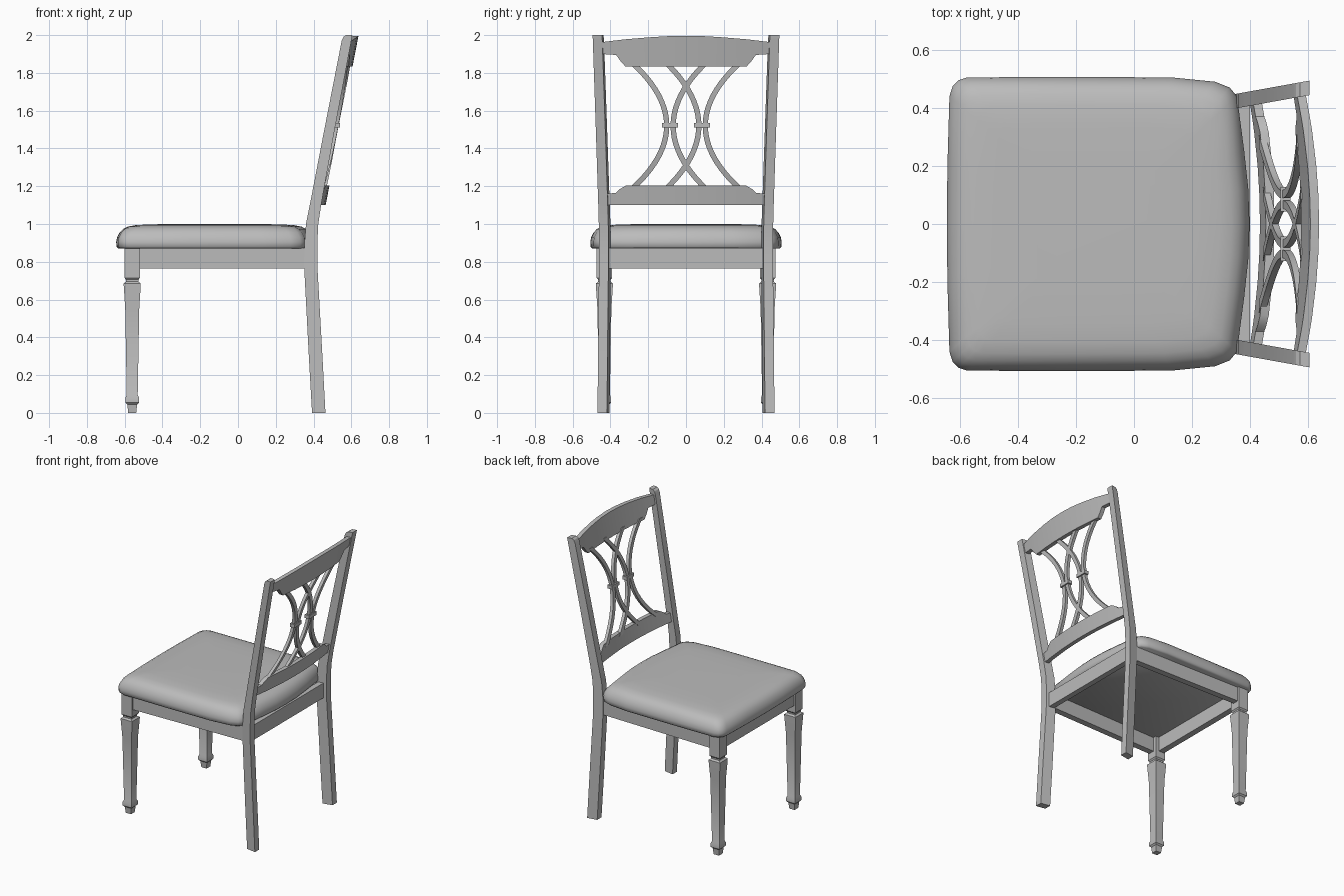
import bpy, bmesh, math

if "Cube" in bpy.data.objects:
    bpy.data.objects.remove(bpy.data.objects["Cube"], do_unlink=True)

grey = bpy.data.materials.new("plain_grey")
grey.use_nodes = True
COLOUR = (0.5, 0.5, 0.5, 1)
grey.diffuse_color = COLOUR
grey.node_tree.nodes["Principled BSDF"].inputs["Base Color"].default_value = COLOUR


def loft(name, rings, angle=30):
    """Skin a list of equal-length point rings and cap both ends."""
    bm = bmesh.new()
    loops = [[bm.verts.new(p) for p in ring] for ring in rings]
    n = len(loops[0])
    for a, b in zip(loops, loops[1:]):
        for i in range(n):
            j = (i + 1) % n
            bm.faces.new((a[i], a[j], b[j], b[i]))
    bm.faces.new(loops[0])
    bm.faces.new(loops[-1])
    bmesh.ops.recalc_face_normals(bm, faces=bm.faces)
    mesh = bpy.data.meshes.new(name)
    bm.to_mesh(mesh)
    bm.free()
    mesh.materials.append(grey)
    obj = bpy.data.objects.new(name, mesh)
    bpy.context.collection.objects.link(obj)
    bpy.ops.object.select_all(action="DESELECT")
    obj.select_set(True)
    bpy.context.view_layer.objects.active = obj
    bpy.ops.object.shade_smooth_by_angle(angle=math.radians(angle))
    return obj


def rect(x0, x1, y0, y1, z):
    return [(x0, y0, z), (x1, y0, z), (x1, y1, z), (x0, y1, z)]


def back_x(y, z):
    """Leaning, backward-bowed surface that the back rest follows."""
    return 0.412 + 0.194 * (z - 1.1) + 0.037 * (1 - (y / 0.43) ** 2)


# Cushion: rounded outline, stacked with a soft edge
half = [(-0.645, 0), (-0.643, 0.2), (-0.636, 0.44), (-0.625, 0.475), (-0.605, 0.495),
        (-0.575, 0.505), (-0.25, 0.507), (0.13, 0.505), (0.28, 0.49), (0.33, 0.47),
        (0.355, 0.44), (0.38, 0.25), (0.394, 0.12), (0.398, 0)]
outline = half + [(x, -y) for x, y in half[-2:0:-1]]
edge = [(0.012, 0.87), (0.002, 0.88), (0, 0.905), (0.005, 0.93), (0.018, 0.955),
        (0.035, 0.973), (0.06, 0.986), (0.1, 0.994), (0.17, 0.998), (0.3, 1.0)]
loft("seat_cushion", [[(-0.125 + (x + 0.125) * (1 - d / 0.51), y * (1 - d / 0.51), z)
                       for x, y in outline] for d, z in edge], 50)

# Front legs: square turned profile of (half width, height)
front_profile = [(0.021, 0), (0.026, 0.045), (0.036, 0.055), (0.036, 0.08), (0.029, 0.095),
                 (0.037, 0.55), (0.045, 0.675), (0.045, 0.685), (0.033, 0.695),
                 (0.033, 0.705), (0.041, 0.715), (0.041, 0.875)]
# Rear legs: (height, front x, back x)
rear_profile = [(0, 0.392, 0.463), (0.3, 0.375, 0.447), (0.78, 0.35, 0.42), (0.9, 0.352, 0.42),
                (1.0, 0.36, 0.425), (1.1, 0.38, 0.44), (1.5, 0.457, 0.512),
                (1.97, 0.549, 0.6), (1.99, 0.558, 0.604), (2.0, 0.572, 0.605)]


def splay(x):
    return 0.4 + (x - 0.36) * 0.18


for side, label in ((1, "left"), (-1, "right")):
    loft("front_leg_" + label,
         [rect(-0.56 - h, -0.56 + h, side * 0.432 - h, side * 0.432 + h, z)
          for h, z in front_profile])
    loft("rear_leg_" + label,
         [[(a, side * splay(a), z), (b, side * splay(b), z),
           (b, side * (splay(b) + 0.05), z), (a, side * (splay(a) + 0.05), z)]
          for z, a, b in rear_profile])
    # Side apron
    loft("side_apron_" + label,
         [[(x, side * (y - 0.045), 0.765), (x, side * y, 0.765),
           (x, side * y, 0.872), (x, side * (y - 0.045), 0.872)]
          for x, y in ((-0.54, 0.462), (0.375, 0.442))])

# Front and rear aprons
for name, x0, x1 in (("front_apron", -0.59, -0.545), ("rear_apron", 0.36, 0.4)):
    loft(name, [rect(x0, x1, -0.415, 0.415, z) for z in (0.765, 0.872)])


def rail(name, stations):
    """Bowed board from (y, bottom, top) stations, mirrored about the middle."""
    full = stations + [(-y, b, t) for y, b, t in stations[-2::-1]]
    loft(name, [[(back_x(y, b) - 0.015, y, b), (back_x(y, t) - 0.015, y, t),
                 (back_x(y, t) + 0.015, y, t), (back_x(y, b) + 0.015, y, b)]
                for y, b, t in full])


rail("crest_rail", [(0.445, 1.9, 1.963), (0.37, 1.895, 1.972), (0.345, 1.86, 1.975),
                    (0.32, 1.833, 1.978), (0.2, 1.833, 1.988), (0.1, 1.833, 1.994),
                    (0, 1.833, 1.996)])
rail("lower_rail", [(0.42, 1.1, 1.16), (0.37, 1.1, 1.165), (0.35, 1.1, 1.185),
                    (0.315, 1.1, 1.205), (0.2, 1.1, 1.205), (0.1, 1.1, 1.205),
                    (0, 1.1, 1.205)])


def slat(name, middle, swing):
    """Curved splat bar: y runs from middle at mid height out by swing at the ends."""
    rings = []
    for i in range(21):
        t = i / 10 - 1
        z = 1.52 + 0.335 * t
        y = middle + swing * t * t
        w = 0.014 * math.hypot(1, 2 * swing * t / 0.335)
        x = back_x(y, z) - 0.008
        rings.append(rect(x - 0.011, x + 0.011, y - w, y + w, z))
    loft(name, rings)


for side, label in ((1, "left"), (-1, "right")):
    slat("outer_slat_" + label, side * 0.102, side * 0.185)
    slat("inner_slat_" + label, side * 0.068, side * -0.175)
    # Collar binding the two slats
    x, y = back_x(0.085, 1.525) - 0.008, side * 0.085
    loft("slat_collar_" + label,
         [rect(x - 0.018, x + 0.018, y - 0.042, y + 0.042, z) for z in (1.51, 1.535)])
